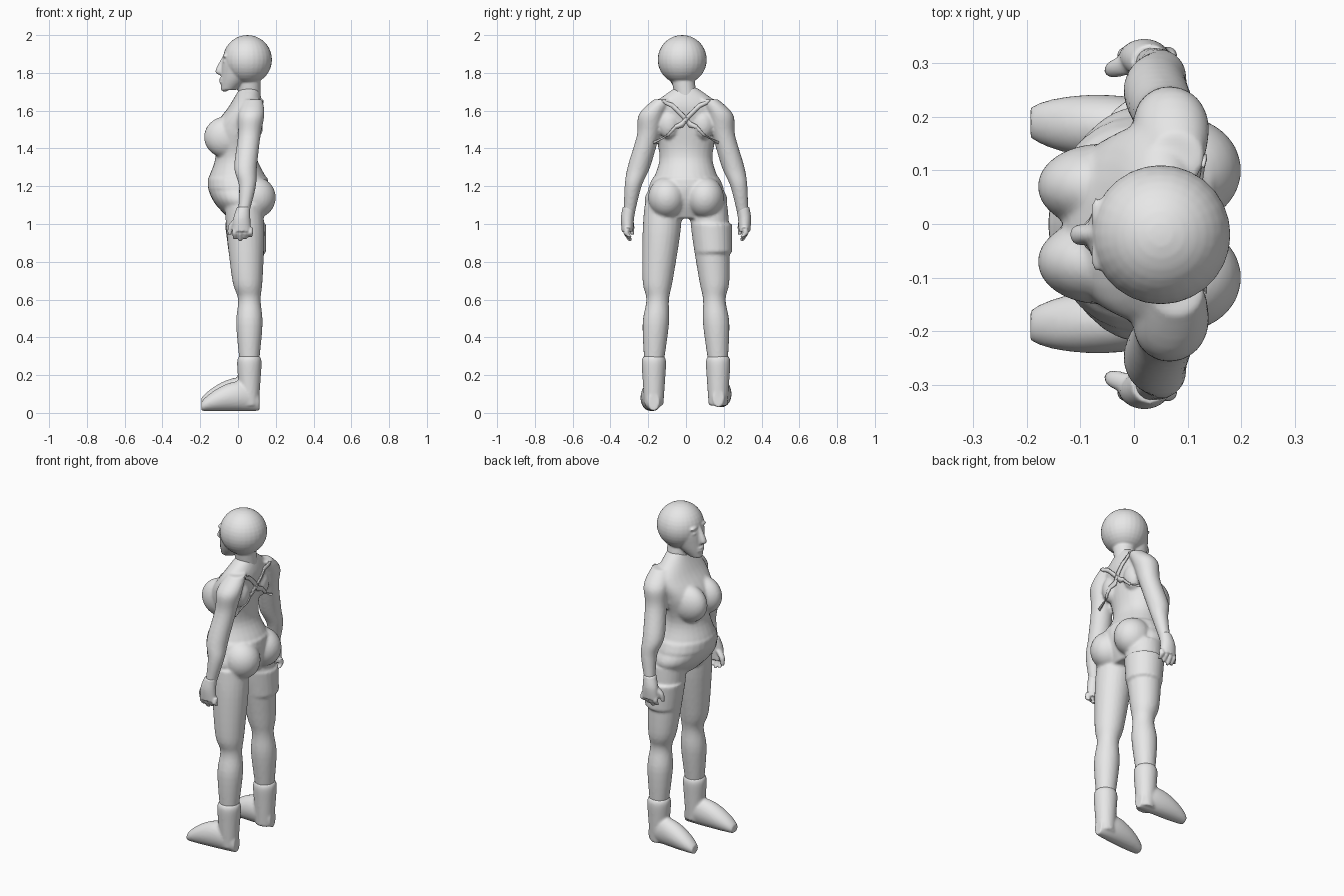
import bpy, bmesh, math
from mathutils import Vector, Matrix

if "Cube" in bpy.data.objects:
    bpy.data.objects.remove(bpy.data.objects["Cube"])

grey = bpy.data.materials.new("plain grey")
grey.use_nodes = True
grey.diffuse_color = (0.8, 0.8, 0.8, 1)
grey.node_tree.nodes["Principled BSDF"].inputs["Base Color"].default_value = grey.diffuse_color

X_AXIS, Y_AXIS, Z_AXIS = Matrix.Identity(3)


def spline(rows, steps=5):
    """Smoothly interpolate between cross-section rows."""
    rows = [Vector(row) for row in rows]
    padded = [rows[0], *rows, rows[-1]]
    result = []
    for before, start, end, after in zip(padded, padded[1:], padded[2:], padded[3:]):
        leave, arrive = (end - before) / 2, (after - start) / 2
        for step in range(steps):
            t = step / steps
            ease = t * t * (3 - 2 * t)
            result.append(start.lerp(end, ease) + leave * t * (1 - t) ** 2
                          - arrive * t * t * (1 - t))
    return result + [rows[-1]]


def loft(bm, rows, side=1, across=X_AXIS, along=Y_AXIS, sides=28):
    """Skin elliptical rings; each row holds the centre and two radii."""
    rings = []
    for x, y, z, wide, deep in spline(rows):
        ring = []
        for k in range(sides):
            angle = math.tau * k / sides
            point = (Vector((x, y, z)) + across * wide * math.cos(angle)
                     + along * deep * math.sin(angle))
            point.y *= side
            ring.append(bm.verts.new(point))
        rings.append(ring)
    for low, high in zip(rings, rings[1:]):
        for k in range(sides):
            bm.faces.new((low[k - 1], low[k], high[k], high[k - 1]))
    bm.faces.new(rings[0])
    bm.faces.new(rings[-1])


def limb(bm, joints, side=1, sides=24):
    """Round limb through joints given as centre and radius."""
    loft(bm, [(*joint, joint[-1]) for joint in joints], side, sides=sides)


def ball(bm, centre, radii):
    place = Matrix.Translation(centre) @ Matrix.Diagonal((*radii, 1))
    bmesh.ops.create_uvsphere(bm, u_segments=28, v_segments=18, radius=1, matrix=place)


def finish(bm, name, voxel=None):
    """Make an object, fusing its overlapping pieces into one smooth skin."""
    bmesh.ops.recalc_face_normals(bm, faces=bm.faces)
    mesh = bpy.data.meshes.new(name)
    bm.to_mesh(mesh)
    bm.free()
    mesh.materials.append(grey)
    for polygon in mesh.polygons:
        polygon.use_smooth = True
    part = bpy.data.objects.new(name, mesh)
    bpy.context.collection.objects.link(part)
    if voxel:
        fuse = part.modifiers.new("fuse", "REMESH")
        fuse.mode, fuse.voxel_size, fuse.use_smooth_shade = "VOXEL", voxel, True
        soften = part.modifiers.new("soften", "SMOOTH")
        soften.factor, soften.iterations = 0.5, 3
    return part


# Body: torso, chest, seat, legs and arms in one skin
bm = bmesh.new()
loft(bm, [(.03, 0, 1.03, .08, .16), (.01, 0, 1.12, .14, .22), (0, 0, 1.22, .16, .18),
          (-.01, 0, 1.35, .11, .14), (-.01, 0, 1.5, .12, .17),
          (.04, 0, 1.62, .09, .18), (.06, 0, 1.72, .05, .06)])
# Waistband
loft(bm, [(0, 0, 1.19, .16, .2), (0, 0, 1.24, .16, .18)])
for side in (-1, 1):
    ball(bm, (-.06, side * .07, 1.46), (.12, .08, .11))   # chest
    ball(bm, (.09, side * .1, 1.14), (.11, .1, .11))      # seat
    ball(bm, (.08, side * .09, 1.53), (.05, .06, .08))    # shoulder blade
    # Leg from hip to ankle
    limb(bm, [(.03, .12, 1.1, .1), (.04, .13, .95, .1), (.05, .15, .7, .08),
              (.06, .15, .6, .06), (.06, .16, .47, .07), (.06, .17, .25, .05)], side)
    # Arm from shoulder to wrist
    limb(bm, [(.08, .12, 1.66, .05), (.07, .18, 1.58, .07), (.06, .2, 1.47, .06),
              (.04, .25, 1.3, .06), (.05, .28, 1.2, .045), (.03, .3, 1.06, .03)], side)
# Band on the left thigh
limb(bm, [(.05, .145, .85, .1), (.04, .135, 1, .11)])
body = finish(bm, "body", .009)

# Head: skull, face, neck, nose and chin
bm = bmesh.new()
middle = -.02
ball(bm, (.05, middle, 1.87), (.13, .13, .13))
loft(bm, [(-.05, middle, 1.71, .04, .035), (-.01, middle, 1.78, .08, .075),
          (.01, middle, 1.88, .09, .1), (.04, middle, 1.95, .07, .08)])
limb(bm, [(.06, 0, 1.67, .06), (.06, middle, 1.79, .06)])
limb(bm, [(-.09, middle, 1.79, .01), (-.1, middle, 1.81, .02), (-.07, middle, 1.89, .01)])
ball(bm, (-.07, middle, 1.72), (.02, .03, .02))
for side in (-1, 1):
    ball(bm, (-.08, middle, 1.76 + side * .008), (.02, .03, .008))        # lip
    ball(bm, (-.06, middle + side * .04, 1.86), (.02, .02, .01))          # eye
    ball(bm, (-.07, middle + side * .04, 1.89), (.01, .03, .01))          # brow
finish(bm, "head", .006)

for side, label, ground in ((-1, "right", .01), (1, "left", .03)):
    # Boot: cuffed shaft, then a foot tapering towards the toe
    bm = bmesh.new()
    limb(bm, [(.06, .17, .3, .055), (.06, .17, .27, .065),
              (.06, .17, .18, .06), (.06, .17, .04, .05)], side)
    foot = []
    for step in range(1, 20):
        t = step / 20
        rounding = math.sin(math.pi * t) ** .4
        height = rounding * (.1 - .05 * t)
        foot.append((.13 - .34 * t, .17 + .02 * t, ground + height, .06 * rounding, height))
    loft(bm, foot, side, Y_AXIS, Z_AXIS)
    finish(bm, label + "_boot", .008)

    # Hand: palm, four fingers and thumb
    bm = bmesh.new()
    loft(bm, [(.03, .3, 1.09, .035, .035), (.02, .31, 1.03, .045, .035),
              (.02, .31, .96, .05, .03)], side)
    for finger in range(4):
        x = finger * .027 - .016
        tip = .91 + .01 * abs(finger - 1)
        limb(bm, [(x, .31, .98, .015), (x, .315, .95, .015), (x, .295, tip, .01)], side, 12)
    limb(bm, [(0, .3, 1.03, .02), (-.035, .29, .99, .017), (-.045, .285, .945, .01)], side, 12)
    finish(bm, label + "_hand", .005)

    # Strap crossing the back, laid onto the skin
    bm = bmesh.new()
    top, bottom = Vector((.16, side * -.12, 1.67)), Vector((.16, side * .13, 1.41))
    half_width = Vector((0, .009, side * .009))
    centres = [top.lerp(bottom, k / 30) for k in range(31)]
    edges = [(bm.verts.new(c - half_width), bm.verts.new(c + half_width)) for c in centres]
    for (a, b), (c, d) in zip(edges, edges[1:]):
        bm.faces.new((a, b, d, c))
    strap = finish(bm, label + "_back_strap")
    wrap = strap.modifiers.new("lay on skin", "SHRINKWRAP")
    wrap.target, wrap.offset, wrap.wrap_mode = body, .003, "ABOVE_SURFACE"
    solid = strap.modifiers.new("thickness", "SOLIDIFY")
    solid.thickness, solid.offset = .006, 0
